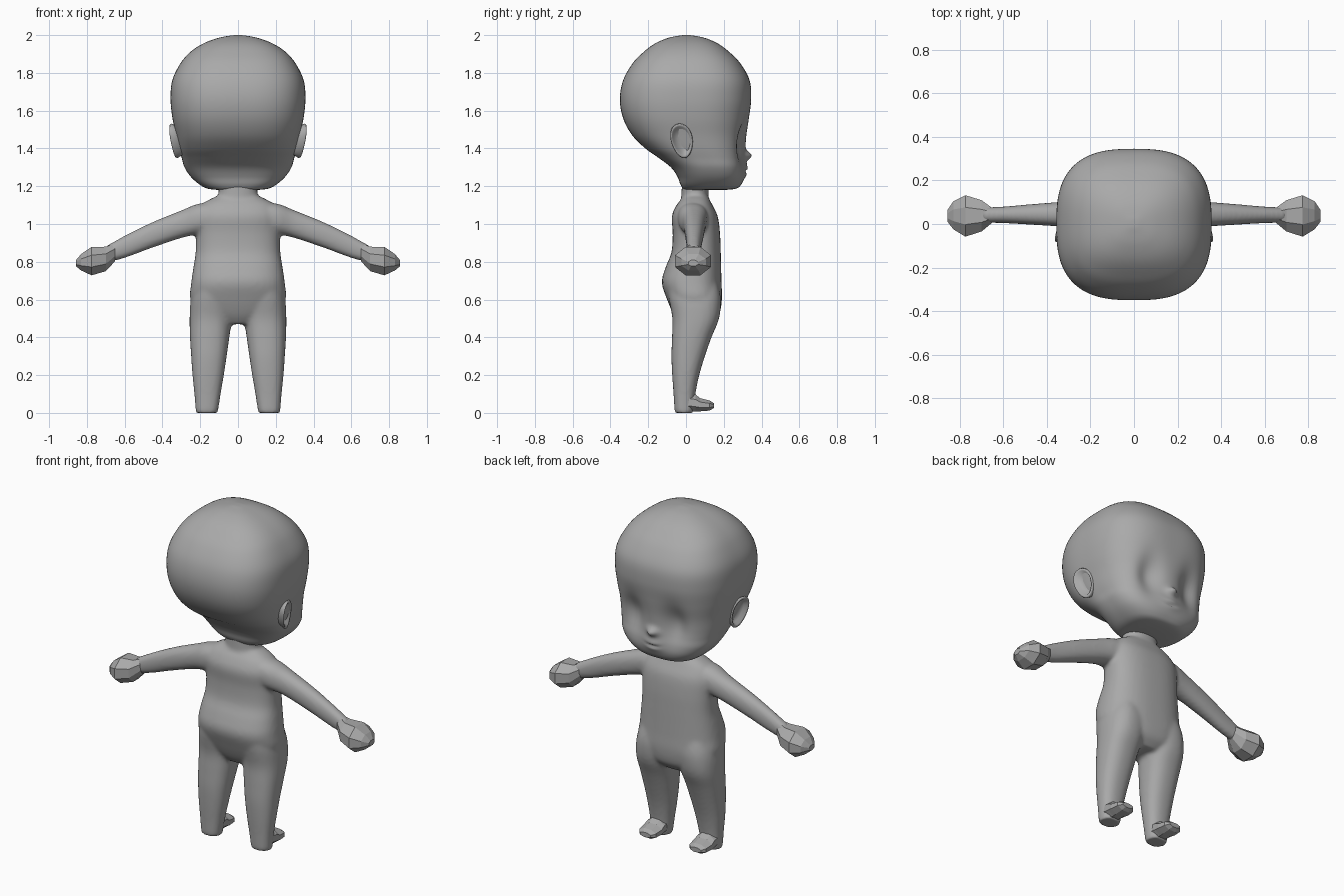
import bpy, bmesh, math
from mathutils import Vector

if "Cube" in bpy.data.objects:
    bpy.data.objects.remove(bpy.data.objects["Cube"])

skin = bpy.data.materials.new("grey clay")
skin.diffuse_color = (0.4, 0.4, 0.4, 1)
skin.use_nodes = True
skin.node_tree.nodes["Principled BSDF"].inputs["Base Color"].default_value = skin.diffuse_color


def spline(rows, steps):
    """Smooth interpolation through rows of numbers."""
    out = []
    for i in range(len(rows) - 1):
        a, b = rows[max(i - 1, 0)], rows[i]
        c, d = rows[i + 1], rows[min(i + 2, len(rows) - 1)]
        for s in range(steps):
            t = s / steps
            out.append([q + 0.5 * t * (r - p + t * (2 * p - 5 * q + 4 * r - w + t * (3 * (q - r) + w - p)))
                        for p, q, r, w in zip(a, b, c, d)])
    return out + [list(rows[-1])]


def unit_ring(n, power, turn=0.0):
    """Points of a unit superellipse."""
    pts = []
    for k in range(n):
        a = 2 * math.pi * k / n + turn
        c, s = math.cos(a), math.sin(a)
        r = (abs(c) ** power + abs(s) ** power) ** (-1 / power)
        pts.append((c * r, s * r))
    return pts


def loft(bm, rings):
    """Skin a closed tube over rings of points."""
    vs = [[bm.verts.new(p) for p in ring] for ring in rings]
    n = len(vs[0])
    for a, b in zip(vs, vs[1:]):
        for k in range(n):
            bm.faces.new((a[k], a[(k + 1) % n], b[(k + 1) % n], b[k]))
    bm.faces.new(vs[0][::-1])
    bm.faces.new(vs[-1])


def finish(bm, name, smooth=True):
    bmesh.ops.recalc_face_normals(bm, faces=bm.faces)
    me = bpy.data.meshes.new(name)
    bm.to_mesh(me)
    bm.free()
    me.materials.append(skin)
    me.polygons.foreach_set("use_smooth", [smooth] * len(me.polygons))
    ob = bpy.data.objects.new(name, me)
    bpy.context.collection.objects.link(ob)
    return ob


def upright(rows, n, power, steps):
    """Rings from rows of z, x min, x max, y min, y max."""
    return [[((x0 + x1) / 2 + u * (x1 - x0) / 2, (y0 + y1) / 2 + v * (y1 - y0) / 2, z)
             for u, v in unit_ring(n, power)] for z, x0, x1, y0, y1 in spline(rows, steps)]


def sideways(rows, side, n, power, steps, turn=0.0):
    """Rings from rows of x, z low, z high, y min, y max."""
    return [[(side * x, (y0 + y1) / 2 + u * (y1 - y0) / 2, (z0 + z1) / 2 + v * (z1 - z0) / 2)
             for u, v in unit_ring(n, power, turn)] for x, z0, z1, y0, y1 in spline(rows, steps)]


# head: half width, back and front depth by height
head_rows = [(1.18, .10, .0, .20), (1.187, .16, -.015, .265), (1.21, .205, -.03, .293), (1.25, .25, -.045, .31),
             (1.30, .283, -.08, .315), (1.35, .298, -.145, .314), (1.40, .312, -.215, .315),
             (1.47, .327, -.285, .32), (1.56, .347, -.333, .333), (1.66, .357, -.35, .345),
             (1.76, .348, -.333, .337), (1.85, .305, -.283, .288), (1.91, .253, -.225, .23),
             (1.955, .185, -.165, .17), (1.985, .105, -.095, .10), (1.998, .035, -.03, .035),
             (2.0, .004, -.004, .004)]
bm = bmesh.new()
loft(bm, upright([(z, -w, w, b, f) for z, w, b, f in head_rows], 112, 2.75, 6))


def bump(d, s):
    return math.exp(-(d / s) ** 2)


# face: eye hollows, nose, lips and mouth crease
for v in bm.verts:
    x, y, z = v.co
    if y > 0.15:
        ax = abs(x)
        v.co.y -= 0.042 * bump(ax - .135, .065) * bump(z - 1.43, .11)
        v.co.y += 0.034 * bump(x, .03) * bump(z - 1.362, .024)
        v.co.y += 0.014 * bump(x, .05) * bump(z - 1.285, .035)
        v.co.y -= 0.016 * bump(x, .038) * bump(z - 1.278 - 3 * x * x, .009)
finish(bm, "head")

# ears: flared cups with a hollow facing outward
for side, label in ((1, "right"), (-1, "left")):
    bm = bmesh.new()
    rings = []
    for off, sc in ((-.05, .70), (-.015, .85), (.008, 1.0), (.015, .95), (.012, .82), (-.006, .68), (-.012, .3)):
        ring = []
        for u, w in unit_ring(28, 2):
            y = u * .058 * sc * (1 + .15 * w) - .012 * w
            z = w * .092 * sc
            ring.append((side * (.328 + off + .13 * z - .25 * y), y - .022, 1.44 + z))
        rings.append(ring)
    loft(bm, rings)
    finish(bm, label + "_ear")

# body: torso, neck, legs and arms fused into one skin
bm = bmesh.new()
torso = [(.47, -.10, .10, -.03, .13), (.52, -.20, .20, -.065, .175), (.60, -.252, .252, -.10, .19),
         (.69, -.247, .247, -.128, .188), (.77, -.236, .236, -.108, .186), (.85, -.224, .224, -.077, .184),
         (.95, -.222, .222, -.07, .18), (1.04, -.222, .222, -.075, .168), (1.10, -.195, .195, -.05, .14),
         (1.135, -.14, .14, -.022, .122), (1.15, -.105, .105, -.015, .115)]
loft(bm, upright(torso, 48, 2.5, 4))
loft(bm, upright([(1.08, -.11, .11, -.03, .13), (1.16, -.102, .102, -.024, .118),
                  (1.26, -.11, .11, -.02, .13)], 40, 2.2, 5))
leg = [(0, .107, .223, -.06, .04), (.1, .092, .231, -.066, .05), (.2, .075, .241, -.073, .07),
       (.3, .06, .248, -.077, .10), (.4, .046, .254, -.074, .135), (.5, .032, .256, -.072, .175),
       (.6, .02, .25, -.09, .185), (.68, .03, .23, -.10, .17)]
arm = [(.10, .96, 1.12, -.05, .12), (.21, .945, 1.107, -.04, .115), (.30, .926, 1.072, -.016, .105),
       (.46, .872, 1.007, -.004, .092), (.60, .82, .938, .004, .08), (.70, .795, .882, .006, .075)]
for side in (1, -1):
    loft(bm, upright([(z, *sorted((side * a, side * b)), c, d) for z, a, b, c, d in leg], 36, 2.4, 4))
    loft(bm, sideways(arm, side, 32, 2.3, 4))
body = finish(bm, "body")
mod = body.modifiers.new("fuse", 'REMESH')
mod.mode = 'VOXEL'
mod.voxel_size = 0.011
mod.use_smooth_shade = True
mod = body.modifiers.new("soften", 'SMOOTH')
mod.factor = 0.5
mod.iterations = 6

# hands: faceted fists; feet: faceted wedges with a flat sole
hand = [(.65, .80, .90, .005, .075), (.70, .745, .885, -.04, .115), (.775, .722, .885, -.066, .14),
        (.83, .75, .845, -.03, .11), (.858, .775, .81, .01, .065)]
foot = [(-.02, .012, .11, .056), (.05, .006, .098, .058), (.075, .008, .078, .06),
        (.125, .012, .066, .055), (.147, .025, .052, .036)]
for side, label in ((1, "right"), (-1, "left")):
    bm = bmesh.new()
    loft(bm, sideways(hand, side, 8, 2, 1, math.pi / 8))
    finish(bm, label + "_hand", False)
    bm = bmesh.new()
    loft(bm, [[(side * .166 + w * u, y, (a + b) / 2 + (b - a) / 2 * v)
               for u, v in unit_ring(8, 4, math.pi / 8)] for y, a, b, w in foot])
    finish(bm, label + "_foot", False)
